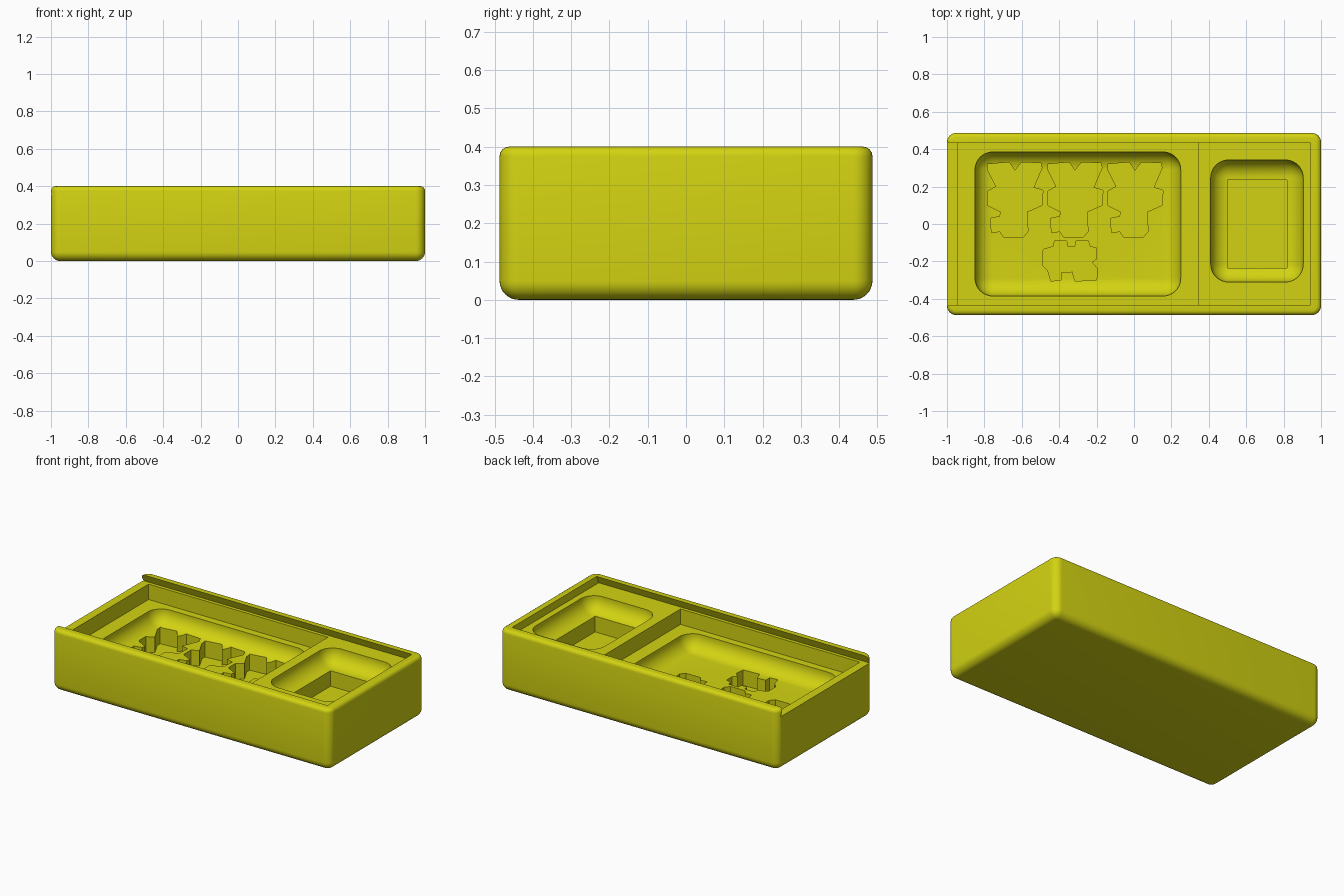
import bpy, bmesh, math
from mathutils import Vector

if "Cube" in bpy.data.objects:
    bpy.data.objects.remove(bpy.data.objects["Cube"])

mat = bpy.data.materials.new("mustard_yellow")
mat.diffuse_color = (0.65, 0.65, 0.006, 1)
mat.use_nodes = True
mat.node_tree.nodes["Principled BSDF"].inputs["Base Color"].default_value = mat.diffuse_color


def to_object(name, bm):
    bmesh.ops.recalc_face_normals(bm, faces=bm.faces[:])
    mesh = bpy.data.meshes.new(name)
    bm.to_mesh(mesh)
    bm.free()
    obj = bpy.data.objects.new(name, mesh)
    bpy.context.collection.objects.link(obj)
    obj.data.materials.append(mat)
    return obj


def box_bm(x0, x1, y0, y1, z0, z1):
    bm = bmesh.new()
    bmesh.ops.create_cube(bm, size=1)
    for v in bm.verts:
        v.co = Vector((x1 if v.co.x > 0 else x0,
                       y1 if v.co.y > 0 else y0,
                       z1 if v.co.z > 0 else z0))
    return bm


def bevel(bm, radius, pick, segments=8):
    edges = [e for e in bm.edges if pick(e)]
    bmesh.ops.bevel(bm, geom=edges, offset=radius, offset_type='OFFSET',
                    segments=segments, profile=0.5, affect='EDGES')


def prism(name, outline, z0, z1):
    bm = bmesh.new()
    low = [bm.verts.new((x, y, z0)) for x, y in outline]
    high = [bm.verts.new((x, y, z1)) for x, y in outline]
    bm.faces.new(low)
    bm.faces.new(high)
    for i in range(len(low)):
        j = (i + 1) % len(low)
        bm.faces.new((low[i], low[j], high[j], high[i]))
    return to_object(name, bm)


def rounded_pocket(name, x0, x1, y0, y1, floor):
    bm = box_bm(x0, x1, y0, y1, floor, 0.5)
    bevel(bm, 0.095, lambda e: any(v.co.z < 0.45 for v in e.verts), 10)
    return to_object(name, bm)


# Outer case: large radius below and on the corners, small radius on the rim
H = 0.4
bm = box_bm(-1, 1, -0.487, 0.487, 0, H)
bevel(bm, 0.05, lambda e: any(v.co.z < H / 2 for v in e.verts))
bevel(bm, 0.025, lambda e: all(v.co.z > H - 1e-4 for v in e.verts), 4)
case = to_object("box_case", bm)

cutters = []

# Lid slot with undercut sides, open at the left end
bm = box_bm(-1.1, 0.945, -0.433, 0.433, 0.35, H)
for v in bm.verts:
    if v.co.z < 0.37:
        v.co.y += math.copysign(0.022, v.co.y)
    else:
        v.co.z += 0.01
        v.co.y -= math.copysign(0.0044, v.co.y)
cutters.append(to_object("lid_slot_cutter", bm))

# Deep left compartment and its rounded tray
cutters.append(to_object("compartment_cutter",
                         box_bm(-0.945, 0.342, -0.433, 0.433, 0.25, 0.37)))
cutters.append(rounded_pocket("large_tray_cutter", -0.85, 0.25, -0.385, 0.385, 0.15))

# Right tray with a rectangular well
cutters.append(rounded_pocket("small_tray_cutter", 0.41, 0.905, -0.31, 0.342, 0.25))
cutters.append(to_object("card_well_cutter",
                         box_bm(0.5, 0.817, -0.235, 0.235, 0.15, 0.36)))

# Figure-shaped recesses (outline in hundredths of a unit)
figure = [(0, 39), (11.5, 40), (14.5, 35.5), (18, 40), (28.5, 39.5), (29, 37),
          (24.5, 26.5), (29.5, 25), (29, 17), (21, 13.5), (21.5, 3),
          (19, 0), (8.5, 0), (6.5, 3), (2, 2.5), (1.5, 10), (6.5, 11),
          (7, 13.5), (0, 17), (0, 24.5), (4.5, 27), (0, 36)]
for i in range(3):
    outline = [(-0.782 + 0.321 * i + x / 100, -0.07 + y / 100) for x, y in figure]
    cutters.append(prism("figure_recess_cutter", outline, 0.05, 0.24))

# Small wide recess in front of the figures
token = [(1, 17), (6, 18.5), (6.5, 21.5), (13, 21.5), (13.5, 18.5), (17.5, 18.5),
         (18, 21.5), (24.5, 21.5), (25.5, 18.5), (29, 17.5), (29, 12), (26.5, 10),
         (29.5, 6.5), (29, 0.5), (17.5, 0), (16, 5), (10, 4.5),
         (10, 0.5), (4.5, 0), (3, 5.5), (0, 8.5), (0, 15.5)]
cutters.append(prism("token_recess_cutter",
                     [(-0.49 + x / 100, -0.305 + y / 100) for x, y in token], 0.05, 0.24))

# Carve the case
bpy.context.view_layer.objects.active = case
case.select_set(True)
for c in cutters:
    c.hide_render = True
    mod = case.modifiers.new(c.name, 'BOOLEAN')
    mod.operation = 'DIFFERENCE'
    mod.solver = 'EXACT'
    mod.object = c
    bpy.ops.object.modifier_apply(modifier=mod.name)
for c in cutters:
    bpy.data.objects.remove(c)

bpy.ops.object.shade_smooth_by_angle(angle=math.radians(30))
